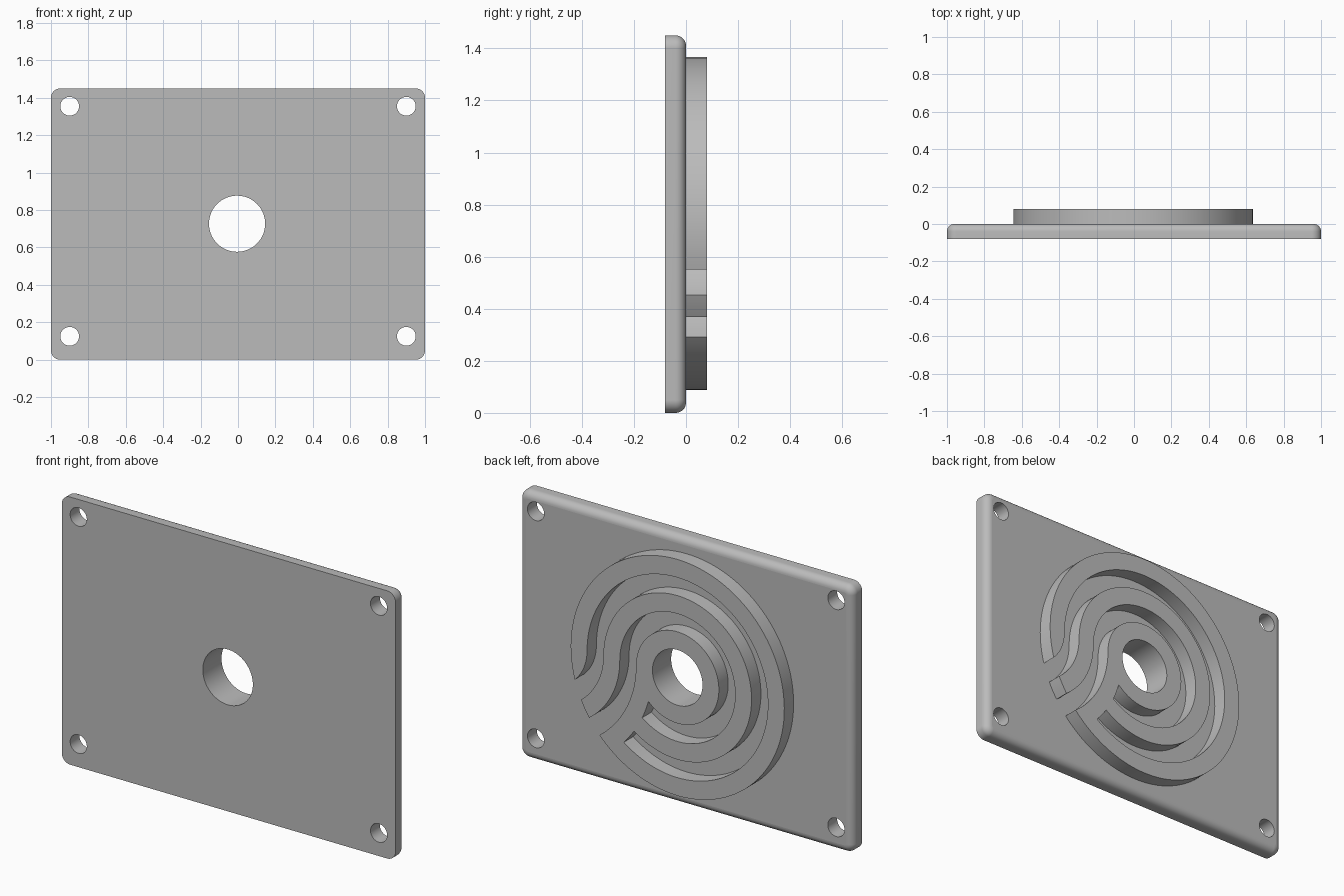
import bpy, bmesh
from math import pi, cos, sin, acos

cube = bpy.data.objects.get("Cube")
if cube:
    bpy.data.objects.remove(cube, do_unlink=True)

grey = bpy.data.materials.new("plain grey")
grey.use_nodes = True
grey.diffuse_color = (0.5, 0.5, 0.5, 1)
grey.node_tree.nodes["Principled BSDF"].inputs["Base Color"].default_value = (0.5, 0.5, 0.5, 1)


def arc(center, r, a0, a1):
    """Points (x, z) along an arc, both ends included."""
    n = max(4, round(abs(a1 - a0) / (2 * pi) * 112))
    angles = [a0 + (a1 - a0) * i / n for i in range(n + 1)]
    return [(center[0] + r * cos(a), center[1] + r * sin(a)) for a in angles]


def circle(center, r):
    return arc(center, r, 0, 2 * pi)[:-1]


def tidy(points):
    """Drop repeated points where arcs meet."""
    return [p for i, p in enumerate(points)
            if abs(p[0] - points[i - 1][0]) + abs(p[1] - points[i - 1][1]) > 1e-5]


def build_solid(name, sections, holes):
    """Loft outlines given as (points, y), pierce the holes and cap both ends."""
    bm = bmesh.new()
    y_first, y_last = sections[0][1], sections[-1][1]
    walls = [sections] + [[(h, y_first), (h, y_last)] for h in holes]
    caps = ([], [])
    for wall in walls:
        rings = [[bm.verts.new((x, y, z)) for x, z in pts] for pts, y in wall]
        for a, b in zip(rings, rings[1:]):
            for i in range(len(a)):
                bm.faces.new((a[i - 1], a[i], b[i], b[i - 1]))
        for cap, ring in zip(caps, (rings[0], rings[-1])):
            cap += [bm.edges.get((ring[i - 1], ring[i])) for i in range(len(ring))]
    for cap in caps:
        bmesh.ops.triangle_fill(bm, edges=cap, use_beauty=True, normal=(0, 1, 0))
    bmesh.ops.recalc_face_normals(bm, faces=bm.faces)
    mesh = bpy.data.meshes.new(name)
    bm.to_mesh(mesh)
    bm.free()
    mesh.materials.append(grey)
    obj = bpy.data.objects.new(name, mesh)
    bpy.context.collection.objects.link(obj)
    bpy.ops.object.select_all(action='DESELECT')
    obj.select_set(True)
    bpy.context.view_layer.objects.active = obj
    bpy.ops.object.shade_smooth_by_angle(angle=0.6)
    for face in mesh.polygons:
        if abs(face.normal.y) > 0.9999:
            face.use_smooth = False
    return obj


# Backing plate: rounded corners, rounded back rim, centre bore and screw holes
HUB = (-0.005, 0.727)
HEIGHT, CORNER, RIM, THICK = 1.45, 0.05, 0.04, 0.08
BORE = 0.15


def plate_outline(inset):
    points = []
    middle = HEIGHT / 2
    corners = [(1, 1), (-1, 1), (-1, -1), (1, -1)]
    for i, (sx, sz) in enumerate(corners):
        center = (sx * (1 - CORNER), middle + sz * (middle - CORNER))
        points += arc(center, CORNER - inset, i * pi / 2, (i + 1) * pi / 2)
    return points


plate_sections = [(plate_outline(0), -THICK)]
for i in range(9):
    t = i / 8 * pi / 2
    plate_sections.append((plate_outline(RIM * (1 - cos(t))), RIM * (sin(t) - 1)))
screw_holes = [circle((x, z), 0.05) for x in (-0.9, 0.9) for z in (0.125, 1.355)]
build_solid("backing_plate", plate_sections, screw_holes + [circle(HUB, BORE)])

# Raised maze: ring channels that swing outward around a second centre
STEP = 0.098
R1, R2, R3, R4, R5 = [BORE + STEP * k for k in range(1, 6)]
SPAN = R2 + R3
SIDE = (HUB[0] + SPAN, HUB[1])


def hub_angle(r, rho):
    """Angle about the hub where its circle r meets the side circle rho."""
    return -acos((SPAN ** 2 + r ** 2 - rho ** 2) / (2 * SPAN * r))


def side_angle(r, rho):
    return pi + acos((SPAN ** 2 + rho ** 2 - r ** 2) / (2 * SPAN * rho))


def ring(r, a0, a1):
    return arc(HUB, r, a0, a1)


def swing(r, outward):
    """Wall continuing ring r in a reverse bend to the outer edge."""
    rho = SPAN - r
    points = arc(SIDE, rho, pi, side_angle(R5, rho))
    return points if outward else points[::-1]


def channel(outer, inner):
    """Walls of one channel: in along the outer side, out along the inner."""
    end_out = 2 * pi + hub_angle(outer, R5)
    end_in = 2 * pi + hub_angle(inner, R5)
    blind_end = arc(SIDE, R5, side_angle(outer, R5), side_angle(inner, R5))
    return (swing(outer, False) + ring(outer, 0, end_out) + blind_end
            + ring(inner, end_in, 0) + swing(inner, True))


outline = ring(R5, hub_angle(R5, SPAN - R1), hub_angle(R5, SPAN - R4) - 2 * pi)
outline += channel(R4, R3)
outline += ring(R5, hub_angle(R5, SPAN - R3), hub_angle(R5, SPAN - R2))
outline += channel(R2, R1)
outline = tidy(outline)
build_solid("raised_maze", [(outline, 0), (outline, THICK)], [circle(HUB, BORE)])
